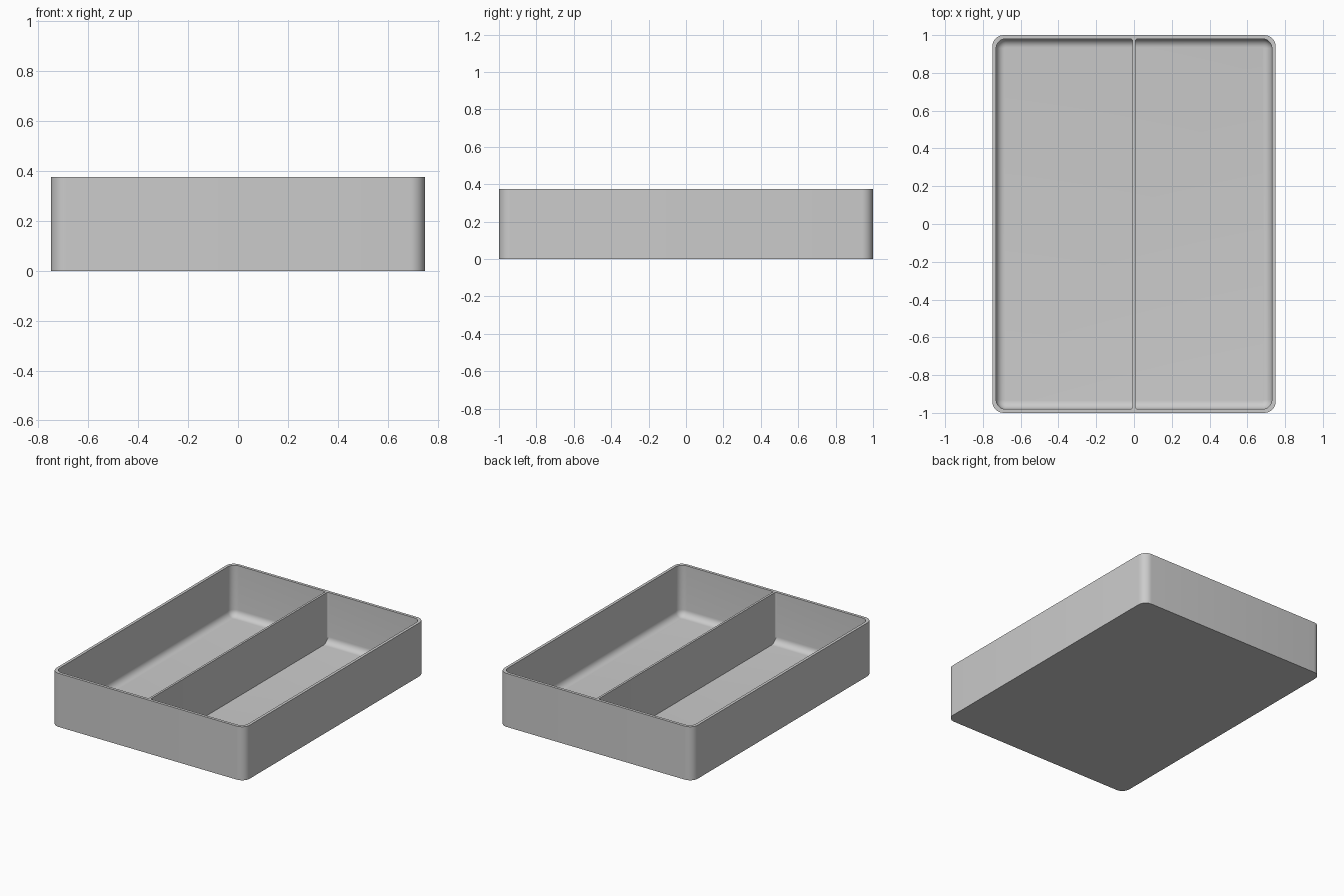
import bpy, bmesh
from math import sin, cos, pi

WIDTH, LENGTH, HEIGHT = 1.5, 2.0, 0.375
WALL, FLOOR = 0.02, 0.02
OUTER_R, INNER_R, FILLET = 0.06, 0.05, 0.045
STEPS = 8

if "Cube" in bpy.data.objects:
    bpy.data.objects.remove(bpy.data.objects["Cube"])

grey = bpy.data.materials.new("plain grey")
grey.use_nodes = True
colour = (0.6, 0.6, 0.6, 1)
grey.diffuse_color = colour
grey.node_tree.nodes["Principled BSDF"].inputs["Base Color"].default_value = colour


def rounded_rect(inset, radius, z):
    """Points of a rounded rectangle, anticlockwise from above."""
    hx, hy = WIDTH / 2 - inset - radius, LENGTH / 2 - inset - radius
    points = []
    for q, (sx, sy) in enumerate([(1, 1), (-1, 1), (-1, -1), (1, -1)]):
        for i in range(STEPS + 1):
            a = (q + i / STEPS) * pi / 2
            points.append((sx * hx + radius * cos(a), sy * hy + radius * sin(a), z))
    return points


def loft(name, sections):
    """Skin a stack of closed sections and cap both ends."""
    bm = bmesh.new()
    rings = [[bm.verts.new(p) for p in s] for s in sections]
    for low, high in zip(rings, rings[1:]):
        for i in range(len(low)):
            j = (i + 1) % len(low)
            bm.faces.new((low[i], low[j], high[j], high[i]))
    bm.faces.new(rings[0][::-1])
    bm.faces.new(rings[-1])
    mesh = bpy.data.meshes.new(name)
    bm.to_mesh(mesh)
    bm.free()
    mesh.materials.append(grey)
    obj = bpy.data.objects.new(name, mesh)
    bpy.context.collection.objects.link(obj)
    bpy.ops.object.select_all(action='DESELECT')
    obj.select_set(True)
    bpy.context.view_layer.objects.active = obj
    bpy.ops.object.shade_smooth_by_angle(angle=pi / 6)
    return obj


# Tray: outer wall, rim, inner wall, then a rounded run down to the floor
sections = [rounded_rect(0, OUTER_R, 0),
            rounded_rect(0, OUTER_R, HEIGHT),
            rounded_rect(WALL, INNER_R, HEIGHT)]
for i in range(STEPS + 1):
    a = i / STEPS * pi / 2
    shrink = FILLET * (1 - cos(a))
    sections.append(rounded_rect(WALL + shrink, INNER_R - shrink,
                                 FLOOR + FILLET * (1 - sin(a))))
loft("tray", sections)

# Divider: thin centre wall that flares slightly where it meets the ends
half, flare = 0.0075, 0.01
end = LENGTH / 2 - WALL
arc = [(half + flare * (1 - cos(a)), end - flare + flare * sin(a))
       for a in (i / 4 * pi / 2 for i in range(5))]
side = [(x, -y) for x, y in arc[::-1]] + arc
outline = side + [(-x, -y) for x, y in side]
loft("divider", [[(x, y, z) for x, y in outline] for z in (FLOOR / 2, HEIGHT)])
